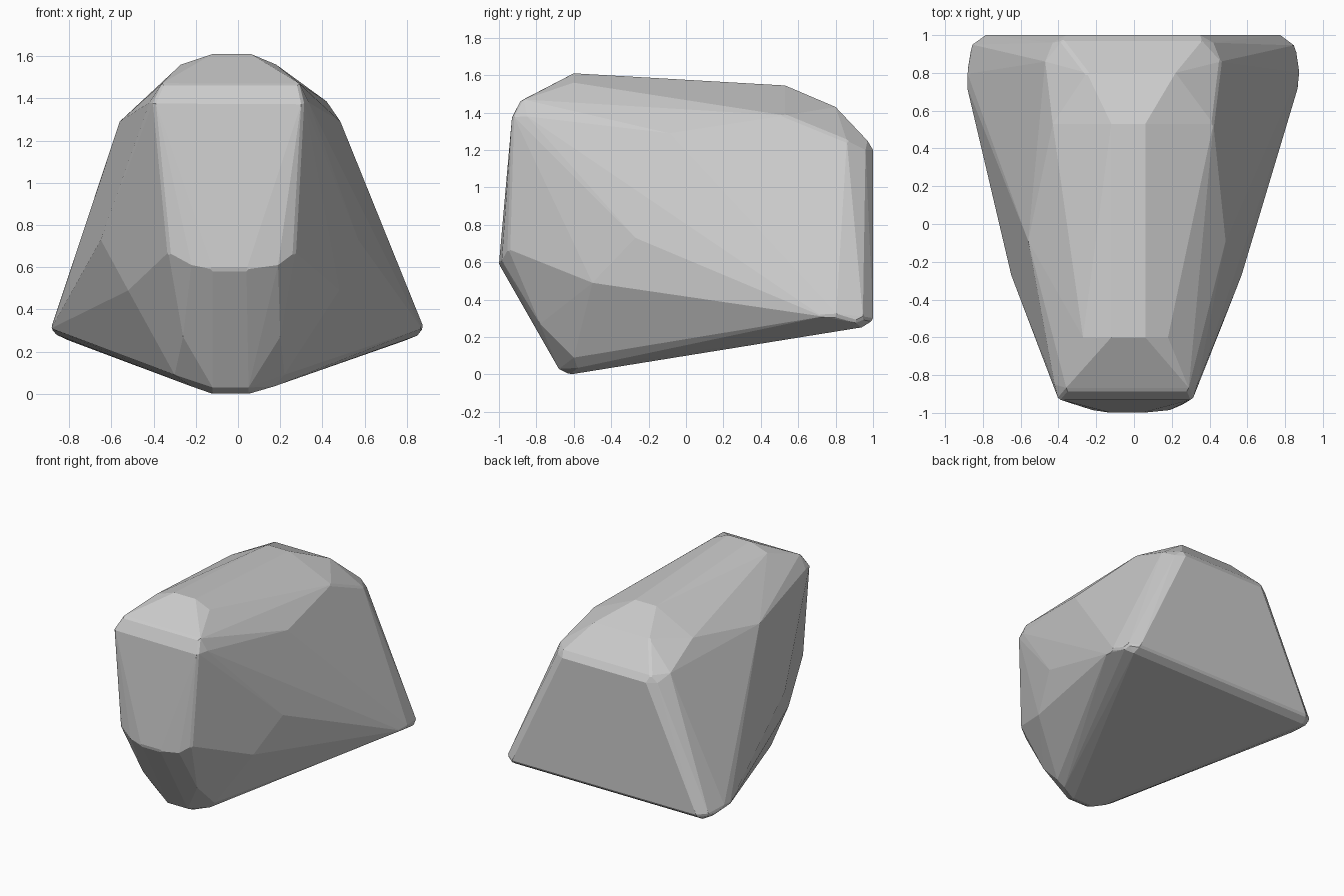
import bpy, bmesh

# Left x, right x, y, z of each cross-pair of corners
FRONT = [(-0.40, 0.31, -0.93, 1.38), (-0.33, 0.27, -0.95, 0.67),
         (-0.22, 0.19, -0.985, 0.61), (-0.12, 0.04, -1.0, 0.59),
         (-0.26, 0.20, -0.78, 0.27)]
BASE = [(-0.12, 0.05, -0.62, 0.0), (-0.12, 0.05, -0.68, 0.03),
        (-0.22, 0.17, -0.58, 0.035), (-0.30, 0.22, -0.60, 0.09),
        (-0.80, 0.79, 0.94, 0.252), (-0.86, 0.86, 0.91, 0.28)]
SIDES = [(-0.65, 0.57, -0.27, 0.73), (-0.52, 0.48, -0.50, 0.49),
         (-0.885, 0.88, 0.80, 0.315), (-0.885, 0.87, 0.73, 0.31),
         (-0.56, 0.485, -0.09, 1.29), (-0.42, 0.335, -0.85, 1.38)]
TOP = [(-0.36, 0.29, -0.88, 1.47), (-0.12, 0.06, -0.60, 1.61),
       (-0.27, 0.18, -0.60, 1.56), (-0.12, 0.06, 0.53, 1.545),
       (-0.43, 0.42, 0.53, 1.385), (-0.25, 0.22, 0.80, 1.43)]
BACK = [(-0.38, 0.36, 0.97, 1.25), (-0.36, 0.35, 1.0, 1.20),
        (-0.47, 0.46, 0.86, 1.25), (-0.43, 0.42, 0.96, 1.20),
        (-0.79, 0.78, 1.0, 0.29), (-0.86, 0.85, 0.95, 0.30)]

# Faceted boulder wrapped around the corner pairs
bm = bmesh.new()
for left, right, y, z in FRONT + BASE + SIDES + TOP + BACK:
    bm.verts.new((left, y, z))
    bm.verts.new((right, y, z))
hull = bmesh.ops.convex_hull(bm, input=bm.verts)
loose = [v for v in bm.verts if not v.link_faces]
bmesh.ops.delete(bm, geom=loose, context='VERTS')

# Merge nearly flat triangles into broad facets
bmesh.ops.dissolve_limit(bm, angle_limit=0.03, verts=bm.verts, edges=bm.edges)
bmesh.ops.recalc_face_normals(bm, faces=bm.faces)

mesh = bpy.data.meshes.new("boulder")
bm.to_mesh(mesh)
bm.free()
boulder = bpy.data.objects.new("boulder", mesh)
bpy.context.collection.objects.link(boulder)

# Slightly worn edges
bevel = boulder.modifiers.new("worn_edges", 'BEVEL')
bevel.width = 0.012
bevel.segments = 1
bevel.limit_method = 'ANGLE'
bevel.angle_limit = 0.6
